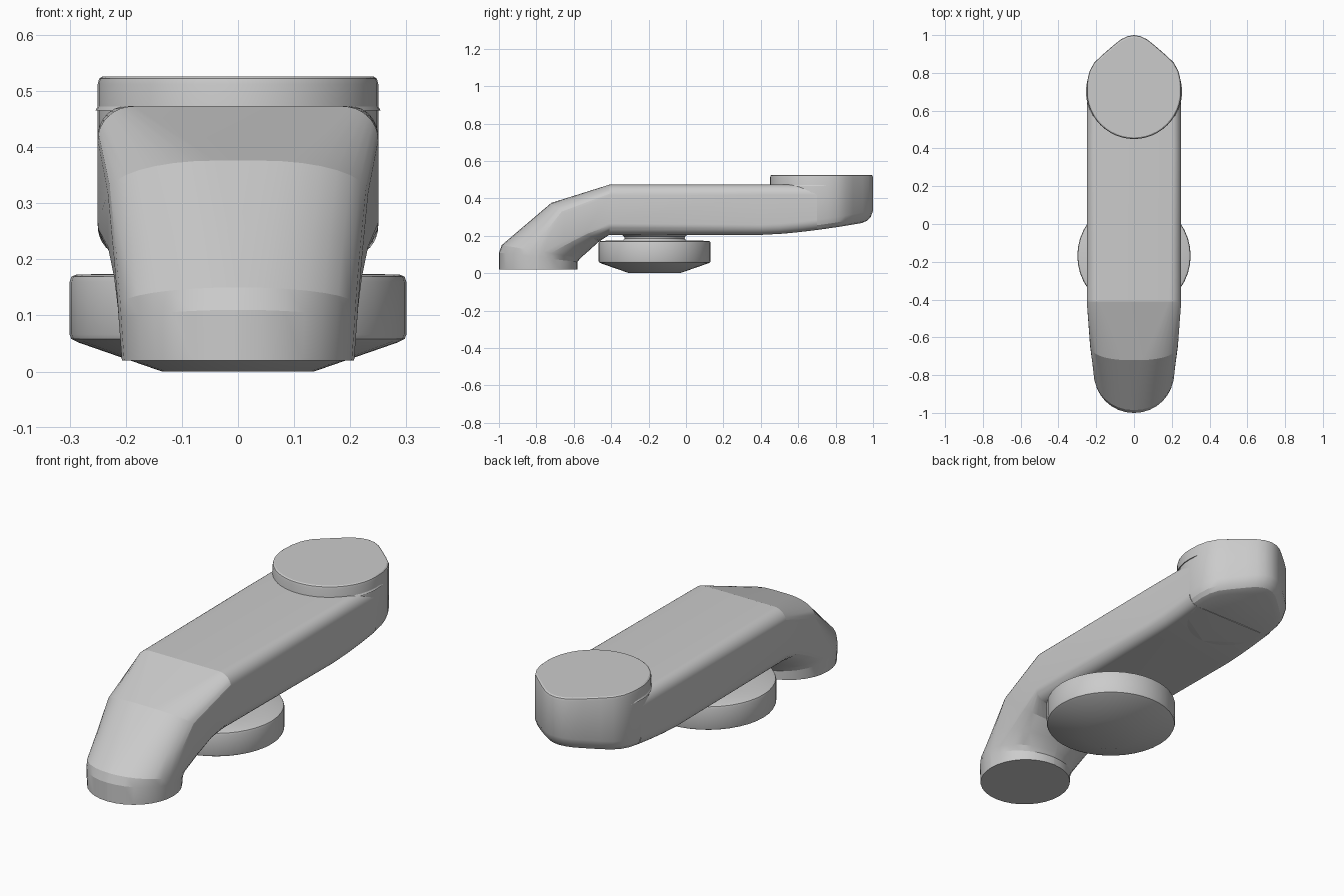
import bpy, bmesh
from math import sin, cos, pi, tau, radians
from mathutils import Vector

cube = bpy.data.objects.get("Cube")
if cube:
    bpy.data.objects.remove(cube, do_unlink=True)


def loft(name, rings, angle):
    """Skin closed rings of equal length, cap both ends and shade."""
    bm = bmesh.new()
    loops = [[bm.verts.new(p) for p in ring] for ring in rings]
    for a, b in zip(loops, loops[1:]):
        for i in range(len(a)):
            j = (i + 1) % len(a)
            bm.faces.new((a[i], a[j], b[j], b[i]))
    bm.faces.new(loops[0][::-1])
    bm.faces.new(loops[-1])
    bmesh.ops.recalc_face_normals(bm, faces=bm.faces)
    mesh = bpy.data.meshes.new(name)
    bm.to_mesh(mesh)
    bm.free()
    obj = bpy.data.objects.new(name, mesh)
    bpy.context.collection.objects.link(obj)
    bpy.ops.object.select_all(action='DESELECT')
    obj.select_set(True)
    bpy.context.view_layer.objects.active = obj
    bpy.ops.object.shade_smooth_by_angle(angle=radians(angle))
    return obj


def section(outer, inner, w, rx, ry, steps=8):
    """Rounded rectangle spanning from inner to outer (y, z) points."""
    o, i = Vector((0, *outer)), Vector((0, *inner))
    mid, h = (o + i) / 2, (o - i).length / 2
    v = (o - i).normalized()
    rx, ry = min(rx, w * 0.995), min(ry, h * 0.995)
    ring = []
    for q, (sx, sy) in enumerate(((1, 1), (-1, 1), (-1, -1), (1, -1))):
        for k in range(steps + 1):
            t = (q + k / steps) * pi / 2
            x = sx * (w - rx) + rx * cos(t)
            y = sy * (h - ry) + ry * sin(t)
            ring.append(mid + Vector((x, 0, 0)) + v * y)
    return ring


def underside(y):
    return 0.205 + 0.065 * (max(0, y - 0.4) / 0.55) ** 1.5


# Spout and arm: round mouth bending up into a flat rounded bar
arm_sections = [
    section((-1.0, 0.02), (-0.58, 0.02), 0.207, 0.21, 0.21),
    section((-1.0, 0.11), (-0.58, 0.06), 0.212, 0.21, 0.21),
    section((-0.985, 0.15), (-0.565, 0.08), 0.214, 0.21, 0.2),
    section((-0.86, 0.257), (-0.525, 0.115), 0.221, 0.2, 0.14),
    section((-0.72, 0.376), (-0.47, 0.165), 0.232, 0.19, 0.09),
    section((-0.41, 0.473), (-0.41, 0.205), 0.25, 0.065, 0.06),
]
for y in (0.4, 0.5, 0.6, 0.7):
    arm_sections.append(section((y, 0.473), (y, underside(y)), 0.25, 0.05, 0.055))
loft("spout_arm", arm_sections, 16)

# Teardrop head at the rear, with a rounded lower edge
half = [(0.25 * sin(k * pi / 24), 0.7 - 0.25 * cos(k * pi / 24)) for k in range(1, 13)]
half += [(0.247, 0.76), (0.235, 0.81), (0.21, 0.855), (0.17, 0.893),
         (0.11, 0.945), (0.07, 0.977), (0.035, 0.994)]
outline = [(0, 0.45)] + half + [(0, 1.0)] + [(-x, y) for x, y in reversed(half)]


def head_ring(scale, lift=None, z=None):
    pts = [(x * scale, 0.7 + (y - 0.7) * scale) for x, y in outline]
    return [(x, y, underside(y) + lift if z is None else z) for x, y in pts]


loft("rear_head", [
    head_ring(0.8, 0), head_ring(0.9, 0.008), head_ring(0.96, 0.025),
    head_ring(1, 0.055), head_ring(1, z=0.512), head_ring(0.99, z=0.522),
    head_ring(0.965, z=0.526)], 22)

# Fillet where the head meets the top of the arm
loft("head_fillet", [
    [(x * s, 0.7 + (y - 0.7) * s, z) for x, y in
     [(0.24 * sin(k * tau / 48), 0.7 - 0.24 * cos(k * tau / 48)) for k in range(48)]]
    for s, z in ((1.06, 0.465), (1.03, 0.477), (1, 0.487))], 30)

# Round knob with a short flared neck under the arm
profile = [(0.135, 0), (0.285, 0.052), (0.297, 0.058), (0.3, 0.066),
           (0.3, 0.16), (0.297, 0.169), (0.288, 0.173), (0.17, 0.175),
           (0.16, 0.186), (0.163, 0.196), (0.18, 0.208)]
loft("knob", [[(r * cos(k * tau / 40), -0.168 + r * sin(k * tau / 40), z)
               for k in range(40)] for r, z in profile], 25)
